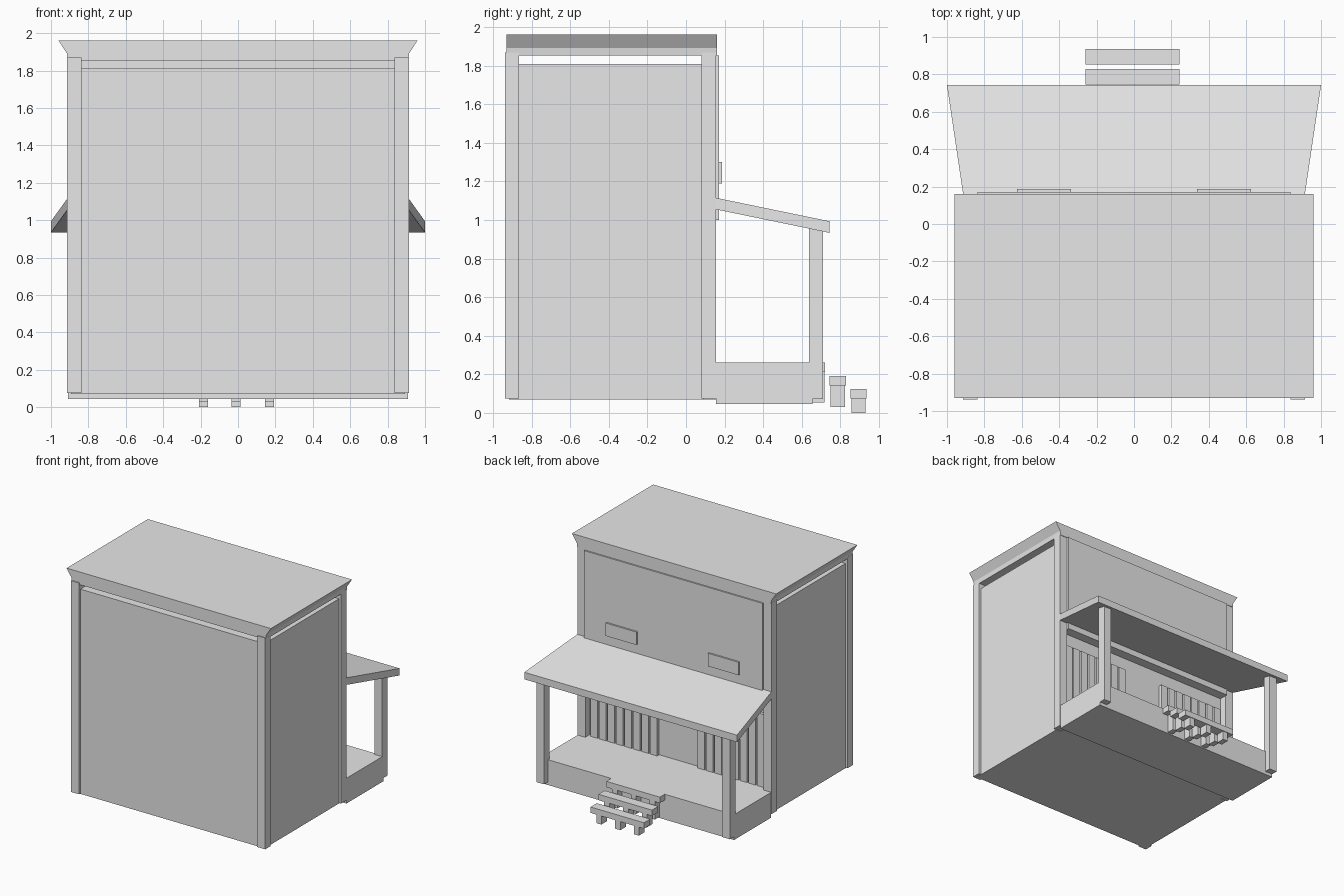
import bpy
import bmesh

cube = bpy.data.objects.get("Cube")
if cube:
    bpy.data.objects.remove(cube, do_unlink=True)

grey = bpy.data.materials.new("plain grey")
grey.use_nodes = True
GREY = (0.8, 0.8, 0.8, 1)
grey.diffuse_color = GREY
grey.node_tree.nodes["Principled BSDF"].inputs["Base Color"].default_value = GREY


def finish(name, bm):
    bmesh.ops.recalc_face_normals(bm, faces=bm.faces)
    mesh = bpy.data.meshes.new(name)
    bm.to_mesh(mesh)
    bm.free()
    mesh.materials.append(grey)
    obj = bpy.data.objects.new(name, mesh)
    bpy.context.scene.collection.objects.link(obj)
    return obj


def box(name, x, y, z):
    """Box from (low, high) pairs on each axis."""
    bm = bmesh.new()
    bmesh.ops.create_cube(bm, size=1)
    for v in bm.verts:
        v.co = [r[0] if c < 0 else r[1] for c, r in zip(v.co, (x, y, z))]
    return finish(name, bm)


def prism(name, profile, low, high, place):
    """Extrude a profile between two depths; place maps (u, v, depth) to xyz."""
    bm = bmesh.new()
    rings = [[bm.verts.new(place(u, v, d)) for u, v in profile] for d in (low, high)]
    for ring in rings:
        bm.faces.new(ring)
    for i in range(len(profile)):
        j = (i + 1) % len(profile)
        bm.faces.new((rings[0][i], rings[0][j], rings[1][j], rings[1][i]))
    return finish(name, bm)


def both_sides(name, x, y, z):
    box("left_" + name, x, y, z)
    box("right_" + name, (-x[1], -x[0]), y, z)


# Main body: recessed walls with an open slot under the roof
box("wall_core", (-0.893, 0.893), (-0.918, 0.09), (0.07, 1.81))
box("door_sill", (-0.84, 0.84), (0.08, 0.157), (0.07, 0.26))
for end, y in (("front", (-0.939, -0.865)), ("back", (0.08, 0.156))):
    both_sides(end + "_corner_post", (0.838, 0.913), y, (0.075, 1.87))

# Roof with flared ends
cornice = [(-0.91, 1.853), (0.91, 1.853), (0.915, 1.892), (0.96, 1.961),
           (-0.96, 1.961), (-0.915, 1.892)]
prism("roof_cornice", cornice, -0.93, 0.16, lambda u, v, d: (u, d, v))

# Upper facade and its two sign plates
box("facade_panel", (-0.838, 0.838), (0.08, 0.172), (1.0, 1.853))
both_sides("sign_plate", (0.337, 0.625), (0.165, 0.186), (1.19, 1.3))

# Plank screens either side of the doorway
for i in range(8):
    start = 0.19 + i * 0.08
    both_sides(f"wall_plank_{i + 1}", (start, start + 0.066), (0.08, 0.118), (0.25, 0.88))

# Porch
box("porch_deck", (-0.91, 0.91), (0.156, 0.655), (0.045, 0.26))
both_sides("porch_post", (0.838, 0.91), (0.637, 0.71), (0.072, 0.96))

# Sloping awning that widens outward
slope = [(0.156, 1.055), (0.156, 1.115), (0.743, 0.994), (0.743, 0.934)]
prism("awning", slope, -1, 1,
      lambda u, v, d: (d * (0.913 + 0.087 * (u - 0.156) / 0.587), u, v))

# Three treads, each on three short legs
for i, (y, base, top) in enumerate([(0.852, 0.0, 0.125), (0.745, 0.03, 0.192),
                                    (0.638, 0.055, 0.261)]):
    under = top - 0.05
    box(f"step_tread_{i + 1}", (-0.26, 0.243), (y, y + 0.084), (under, top))
    for j, x in enumerate((-0.185, -0.01, 0.168)):
        box(f"step_leg_{i + 1}_{j + 1}", (x - 0.024, x + 0.024),
            (y + 0.005, y + 0.079), (base, under))
